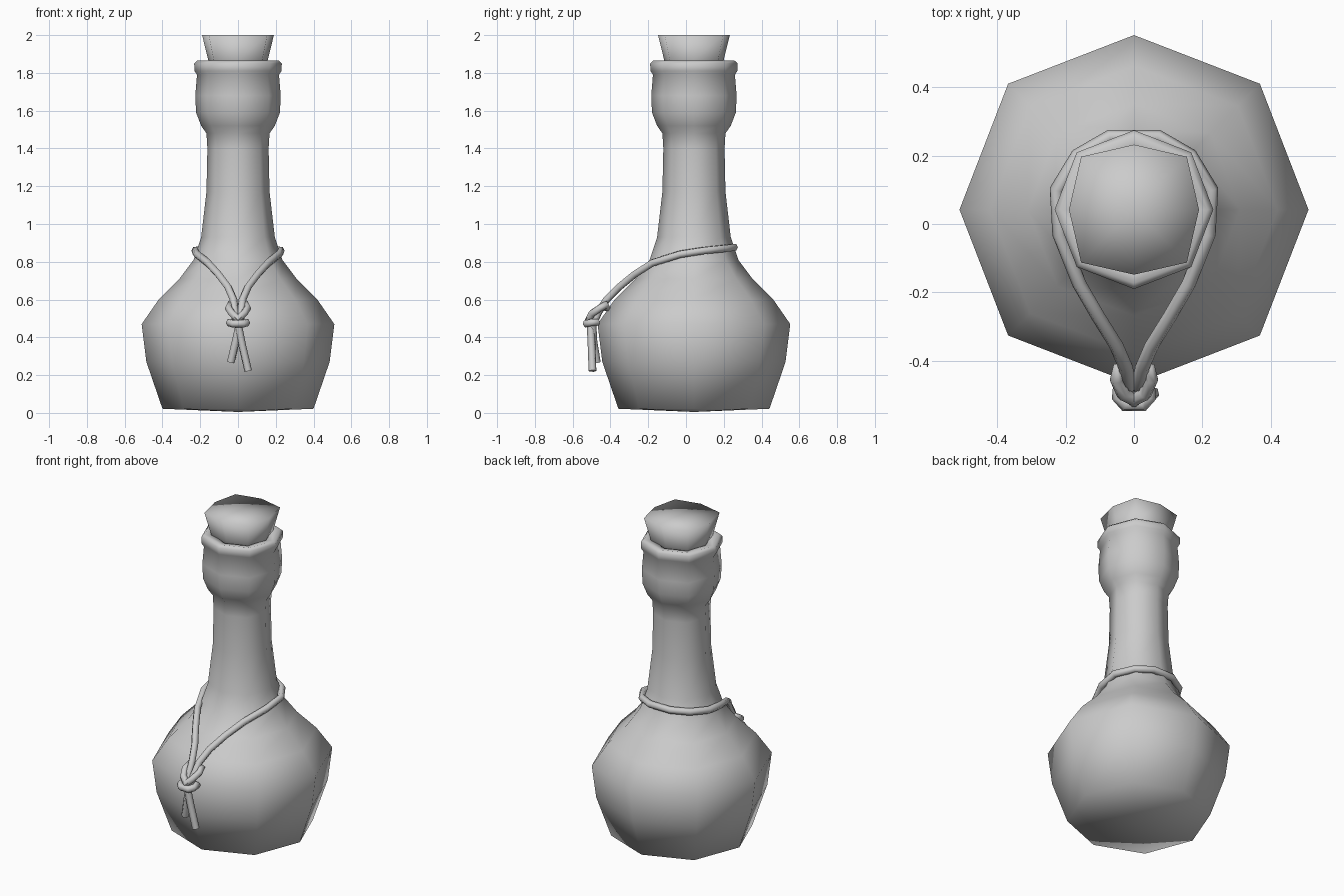
import bpy, bmesh
from math import cos, sin, pi

if "Cube" in bpy.data.objects:
    bpy.data.objects.remove(bpy.data.objects["Cube"])

CY = 0.042  # bottle axis in y


def lathe(name, profile, diag=1.02, sides=8):
    """Revolve (radius, z) points; diag scales the corners between the axes."""
    bm = bmesh.new()
    rings = []
    for r, z in profile:
        if r == 0:
            rings.append([bm.verts.new((0, CY, z))] * sides)
            continue
        ring = []
        for i in range(sides):
            a = 2 * pi * i / sides
            k = r * (diag if i % 2 else 1)
            ring.append(bm.verts.new((k * cos(a), CY + k * sin(a), z)))
        rings.append(ring)
    for lo, hi in zip(rings, rings[1:]):
        for i in range(sides):
            j = (i + 1) % sides
            quad = list(dict.fromkeys((lo[i], lo[j], hi[j], hi[i])))
            bm.faces.new(quad).smooth = True
    bmesh.ops.recalc_face_normals(bm, faces=bm.faces)
    me = bpy.data.meshes.new(name)
    bm.to_mesh(me)
    bm.free()
    ob = bpy.data.objects.new(name, me)
    bpy.context.collection.objects.link(ob)
    return ob


def cord(name, pts, radius=0.021, closed=False):
    """Round cord along a path."""
    cu = bpy.data.curves.new(name, 'CURVE')
    cu.dimensions = '3D'
    cu.bevel_depth = radius
    cu.bevel_resolution = 1
    cu.use_fill_caps = True
    sp = cu.splines.new('POLY')
    sp.points.add(len(pts) - 1)
    for p, co in zip(sp.points, pts):
        p.co = (*co, 1)
    sp.use_cyclic_u = closed
    ob = bpy.data.objects.new(name, cu)
    bpy.context.collection.objects.link(ob)
    return ob


def flip(pts):
    return [(-x, y, z) for x, y, z in pts]


# Glass bottle: base, belly, neck, collar and lip
lathe("bottle", [
    (0, 0.005), (0.40, 0.022), (0.485, 0.27), (0.51, 0.47), (0.42, 0.60),
    (0.31, 0.71), (0.235, 0.81), (0.195, 0.93), (0.167, 1.17), (0.162, 1.40),
    (0.167, 1.48), (0.195, 1.52), (0.222, 1.59), (0.226, 1.68), (0.217, 1.79),
    (0.23, 1.81), (0.232, 1.85), (0.215, 1.865), (0.165, 1.855), (0.15, 1.80)])

# Cork stopper
lathe("cork", [(0, 1.80), (0.142, 1.80), (0.158, 1.87), (0.19, 2.0),
               (0, 1.995)], diag=1.15)

# Cord around the neck, meeting at the front
half = [(0.07, 0.255, 0.877), (0.165, 0.20, 0.87), (0.226, 0.10, 0.86),
        (0.218, -0.03, 0.84), (0.16, -0.175, 0.795), (0.105, -0.27, 0.735),
        (0.052, -0.355, 0.665), (0.024, -0.42, 0.60), (0.016, -0.465, 0.53),
        (0.012, -0.49, 0.47)]
cord("neck_cord", flip(half)[::-1] + half)

# Knot: two crossing side loops and a horizontal wrap
loop = [(0.012, -0.42, 0.555), (0.045, -0.425, 0.572), (0.05, -0.455, 0.555),
        (0.032, -0.497, 0.527), (-0.008, -0.515, 0.49)]
cord("knot_loop_right", loop)
cord("knot_loop_left", flip(loop))
cord("knot_wrap", [(-0.045, -0.47, 0.48), (-0.045, -0.505, 0.478),
                   (-0.025, -0.528, 0.472), (0.025, -0.528, 0.472),
                   (0.045, -0.505, 0.478), (0.045, -0.47, 0.48)], closed=True)

# Hanging cord ends
cord("cord_end_left", [(0.008, -0.495, 0.47), (-0.012, -0.49, 0.38),
                       (-0.038, -0.472, 0.268)])
cord("cord_end_right", [(0.0, -0.505, 0.47), (0.022, -0.50, 0.36),
                        (0.054, -0.495, 0.222)])
